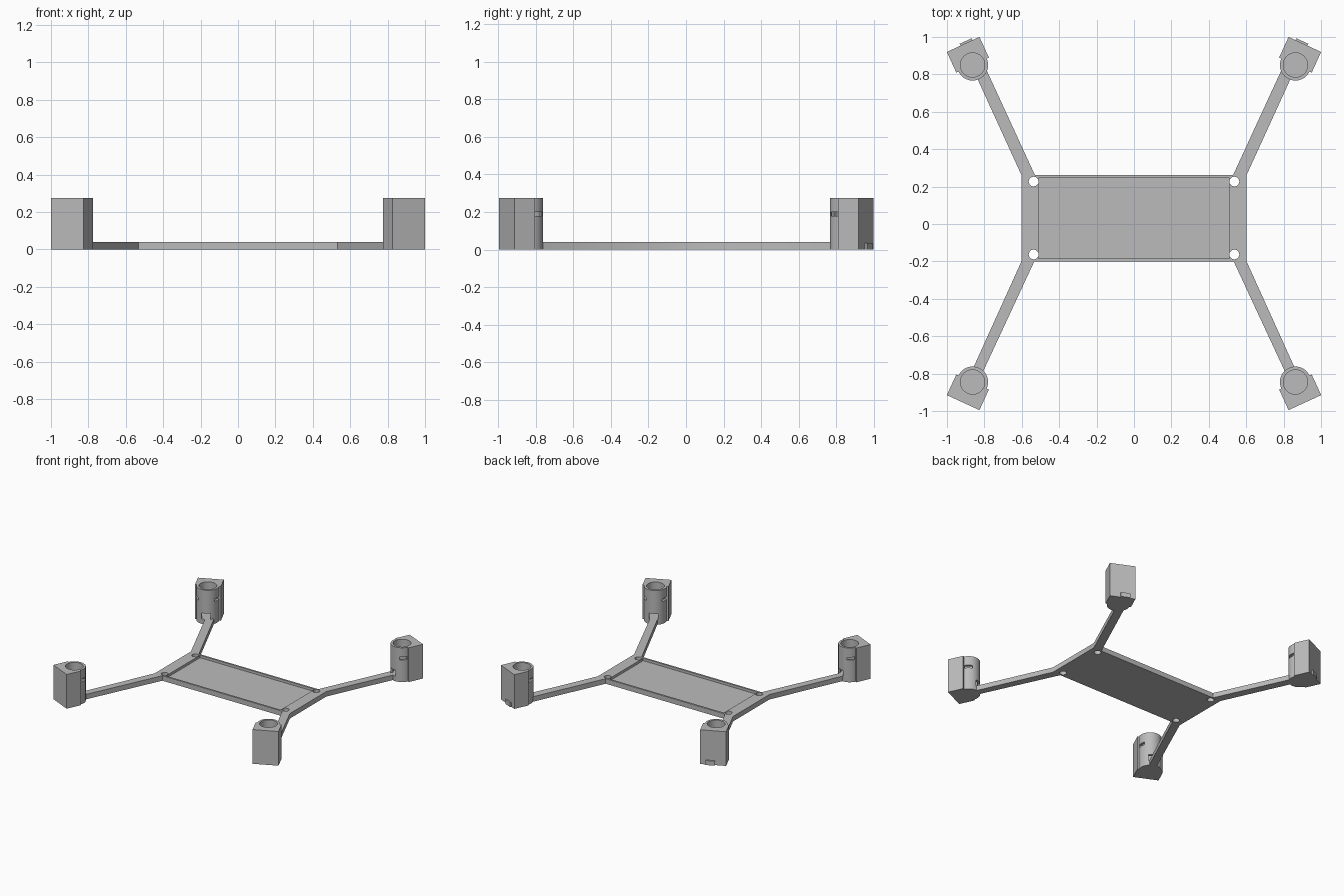
import bpy, bmesh
from math import sin, cos, radians, pi
from mathutils import Matrix

cube = bpy.data.objects.get("Cube")
if cube:
    bpy.data.objects.remove(cube, do_unlink=True)

grey = bpy.data.materials.new("light_grey")
grey.use_nodes = True
colour = (0.5, 0.5, 0.5, 1)
grey.diffuse_color = colour
grey.node_tree.nodes["Principled BSDF"].inputs["Base Color"].default_value = colour

THICK = 0.04      # frame thickness
HEIGHT = 0.275    # motor holder height
TURN = radians(24.7)


def prism(name, outline, z0, z1):
    """Extrude a flat outline from z0 to z1."""
    bm = bmesh.new()
    face = bm.faces.new([bm.verts.new((x, y, z0)) for x, y in outline])
    out = bmesh.ops.extrude_face_region(bm, geom=[face])
    verts = [v for v in out["geom"] if isinstance(v, bmesh.types.BMVert)]
    bmesh.ops.translate(bm, verts=verts, vec=(0, 0, z1 - z0))
    bmesh.ops.recalc_face_normals(bm, faces=bm.faces)
    mesh = bpy.data.meshes.new(name)
    bm.to_mesh(mesh)
    bm.free()
    mesh.materials.append(grey)
    obj = bpy.data.objects.new(name, mesh)
    bpy.context.collection.objects.link(obj)
    return obj


def arc(cx, cy, r, a0, a1, steps):
    return [(cx + r * cos(a0 + (a1 - a0) * i / steps),
             cy + r * sin(a0 + (a1 - a0) * i / steps)) for i in range(steps + 1)]


def circle(cx, cy, r, steps=32):
    return arc(cx, cy, r, 0, 2 * pi, steps)[:-1]


def rect(x0, x1, y0, y1):
    return [(x0, y0), (x1, y0), (x1, y1), (x0, y1)]


def select(obj):
    bpy.ops.object.select_all(action='DESELECT')
    obj.select_set(True)
    bpy.context.view_layer.objects.active = obj


def cut(obj, outline, z0, z1):
    """Subtract an extruded outline."""
    cutter = prism("cutter", outline, z0, z1)
    cutter.hide_render = True
    mod = obj.modifiers.new("cut", 'BOOLEAN')
    mod.operation = 'DIFFERENCE'
    mod.solver = 'EXACT'
    mod.object = cutter
    select(obj)
    bpy.ops.object.modifier_apply(modifier=mod.name)
    bpy.data.objects.remove(cutter, do_unlink=True)


# Frame: centre plate and four arms as one outline, mirrored across x
half = [(0.533, -0.2), (0.806, -0.787), (0.858, -0.766), (0.602, -0.2),
        (0.602, 0.262), (0.838, 0.778), (0.787, 0.82), (0.53, 0.262)]
frame = prism("frame", half + [(-x, y) for x, y in reversed(half)], 0, THICK)

# Battery tray recess and corner screw holes
cut(frame, rect(-0.51, 0.51, -0.185, 0.247), 0.02, 0.1)
for x in (-0.537, 0.537):
    for y in (-0.163, 0.227):
        cut(frame, circle(x, y, 0.026, 24), -0.1, 0.1)
select(frame)
bpy.ops.object.shade_smooth_by_angle(angle=radians(30))

# Motor holder: square outer block with a rounded inner side (outward is +y)
holder = prism("motor_holder", [(0.096, 0), (0.096, 0.121), (-0.096, 0.121), (-0.096, 0)]
               + arc(0, 0, 0.083, pi, 2 * pi, 24), 0, HEIGHT)
cut(holder, circle(0, 0, 0.065, 48), THICK, 0.4)               # motor bore
cut(holder, rect(-0.033, 0.033, -0.12, -0.03), THICK, 0.088)   # wire window
for s in (-1, 1):                                              # side slits
    cut(holder, rect(*sorted((s * 0.045, s * 0.09)), -0.058, -0.002), 0.178, 0.2)
select(holder)
bpy.ops.object.shade_smooth_by_angle(angle=radians(30))

# Place a holder at the end of each arm, with a foot tab on the back pair
for side, sx in (("left", 1), ("right", -1)):
    for end, y in (("back", 0.85), ("front", -0.845)):
        angle = -sx * (TURN if end == "back" else pi - TURN)
        place = Matrix.Translation((sx * 0.863, y, 0)) @ Matrix.Rotation(angle, 4, 'Z')
        pod = holder.copy()
        pod.data = holder.data.copy()
        pod.name = f"{end}_{side}_motor_holder"
        bpy.context.collection.objects.link(pod)
        pod.matrix_world = place
        if end == "back":
            mid = -sx * 0.02
            tab = prism(f"{end}_{side}_tab", rect(mid - 0.035, mid + 0.035, 0.11, 0.132), 0, 0.036)
            tab.matrix_world = place
bpy.data.objects.remove(holder, do_unlink=True)
